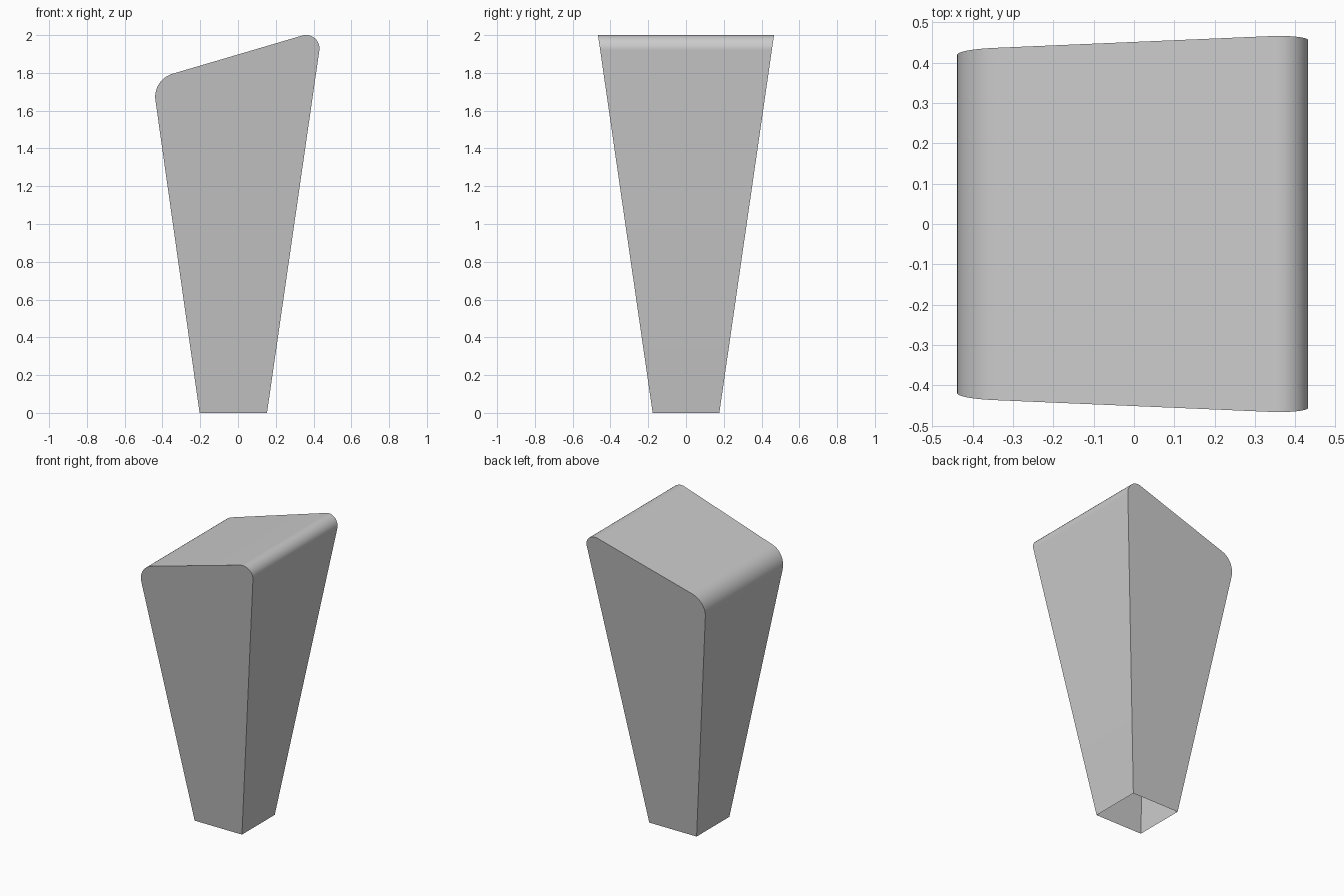
import bpy, bmesh, math
from mathutils import Vector

if "Cube" in bpy.data.objects:
    bpy.data.objects.remove(bpy.data.objects["Cube"])


def fillet(prev, corner, nxt, radius, steps):
    """Points of a round corner between two straight edges."""
    c = Vector(corner)
    a = (Vector(prev) - c).normalized()
    b = (Vector(nxt) - c).normalized()
    half = a.angle(b) / 2
    centre = c + (a + b).normalized() * radius / math.sin(half)
    t = radius / math.tan(half)
    u, v = c + a * t - centre, c + b * t - centre
    sweep = u.angle(v)
    return [centre + (u * math.sin((1 - k / steps) * sweep)
                      + v * math.sin(k / steps * sweep)) / math.sin(sweep)
            for k in range(steps + 1)]


# Front outline: narrow foot, flared sides, sloping top with two round corners
foot_r, foot_l = (0.1535, 0), (-0.2035, 0)
top_r, top_l = (0.4465, 2.029), (-0.4525, 1.764)
outline = [Vector(foot_r)]
outline += fillet(foot_r, top_r, top_l, 0.071, 14)
outline += fillet(top_r, top_l, foot_l, 0.127, 14)
outline.append(Vector(foot_l))


def half_depth(z):
    return 0.1765 + 0.1447 * z


# Tapered shell, open at the bottom
bm = bmesh.new()
front = [bm.verts.new((p.x, -half_depth(p.y), p.y)) for p in outline]
back = [bm.verts.new((p.x, half_depth(p.y), p.y)) for p in outline]
bm.faces.new(front)
bm.faces.new(back[::-1])
for i in range(len(outline) - 1):
    bm.faces.new((front[i + 1], front[i], back[i], back[i + 1]))

mesh = bpy.data.meshes.new("tapered_block")
bm.to_mesh(mesh)
bm.free()
block = bpy.data.objects.new("tapered_block", mesh)
bpy.context.collection.objects.link(block)
bpy.context.view_layer.objects.active = block
block.select_set(True)
bpy.ops.object.shade_smooth_by_angle(angle=math.radians(30))
